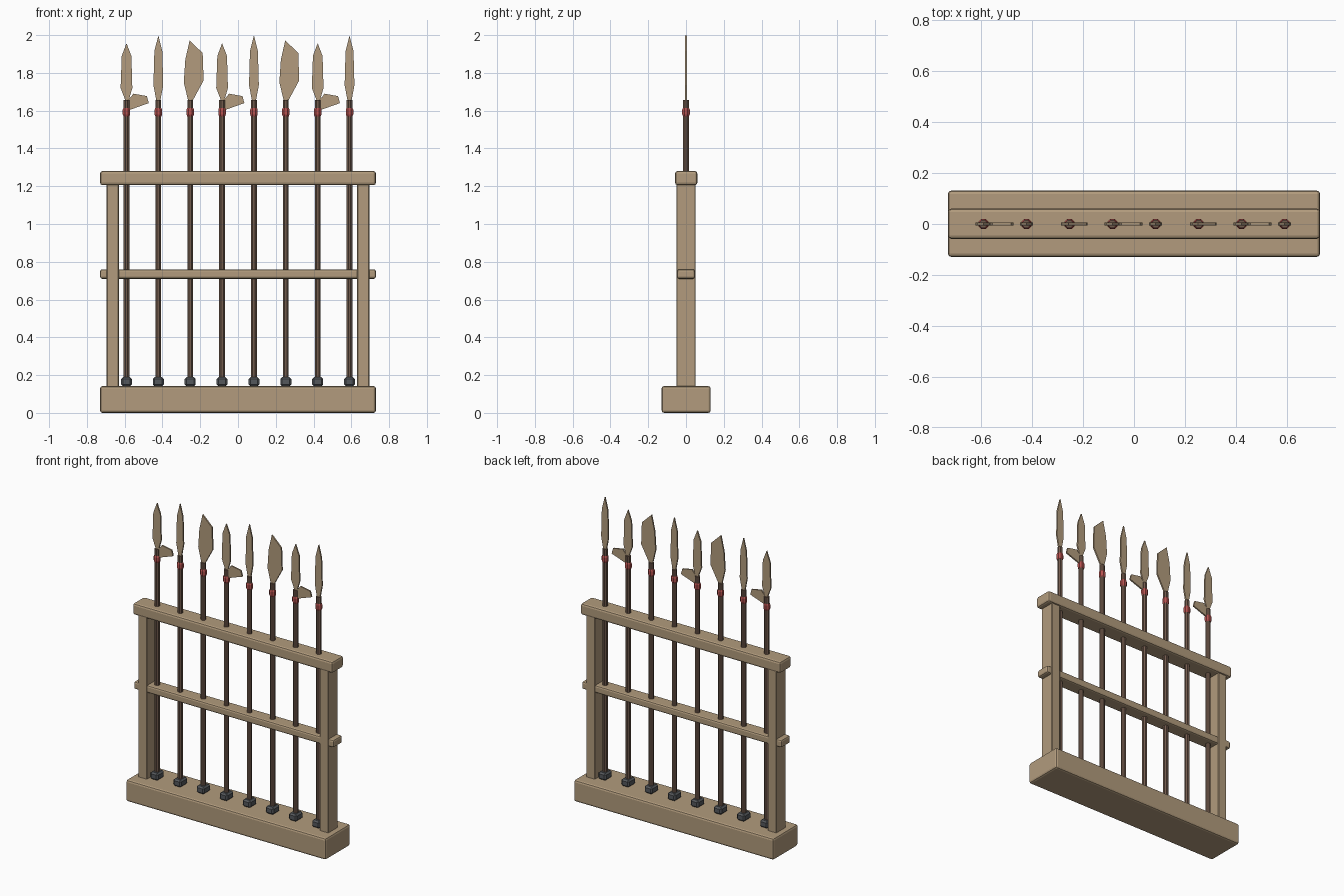
import bpy, bmesh, math

cube = bpy.data.objects.get("Cube")
if cube:
    bpy.data.objects.remove(cube, do_unlink=True)


def material(name, rgb):
    m = bpy.data.materials.new(name)
    m.use_nodes = True
    m.diffuse_color = (*rgb, 1)
    m.node_tree.nodes["Principled BSDF"].inputs["Base Color"].default_value = (*rgb, 1)
    return m


wood = material("pale_wood", (0.445, 0.33, 0.205))
shaft_brown = material("dark_shaft", (0.165, 0.103, 0.073))
red = material("red_binding", (0.47, 0.085, 0.08))
iron = material("dark_iron", (0.09, 0.098, 0.107))


def finish(bm, name, mat):
    bmesh.ops.recalc_face_normals(bm, faces=bm.faces)
    mesh = bpy.data.meshes.new(name)
    bm.to_mesh(mesh)
    bm.free()
    mesh.materials.append(mat)
    ob = bpy.data.objects.new(name, mesh)
    bpy.context.collection.objects.link(ob)
    return ob


def box(name, mat, size, center, bevel, segments=2):
    bm = bmesh.new()
    bmesh.ops.create_cube(bm, size=1)
    for v in bm.verts:
        v.co = [c * s + o for c, s, o in zip(v.co, size, center)]
    bmesh.ops.bevel(bm, geom=bm.edges[:], offset=bevel, segments=segments,
                    profile=0.5, affect='EDGES')
    return finish(bm, name, mat)


def turned(name, mat, x, profile, sides=8):
    """Vertical faceted body from (radius, height) pairs."""
    bm = bmesh.new()
    rings = []
    for r, z in profile:
        angles = [math.tau * (i + 0.5) / sides for i in range(sides)]
        rings.append([bm.verts.new((x + r * math.cos(a), r * math.sin(a), z)) for a in angles])
    for low, high in zip(rings, rings[1:]):
        for i in range(sides):
            j = (i + 1) % sides
            bm.faces.new((low[i], low[j], high[j], high[i]))
    bm.faces.new(rings[0])
    bm.faces.new(rings[-1])
    return finish(bm, name, mat)


def blade(name, x, outline, thickness=0.01):
    """Flat plate cut to an outline in the x-z plane."""
    bm = bmesh.new()
    face = bm.faces.new([bm.verts.new((x + px, -thickness / 2, pz)) for px, pz in outline])
    grown = bmesh.ops.extrude_face_region(bm, geom=[face])["geom"]
    for v in grown:
        if isinstance(v, bmesh.types.BMVert):
            v.co.y += thickness
    return finish(bm, name, wood)


# Frame
box("base", wood, (1.46, 0.26, 0.142), (0, 0.001, 0.071), 0.013)
box("top_rail", wood, (1.46, 0.118, 0.075), (0, 0.001, 1.243), 0.013)
box("middle_rail", wood, (1.46, 0.094, 0.05), (0, 0, 0.735), 0.011)
for side, sign in (("left", 1), ("right", -1)):
    box(side + "_post", wood, (0.064, 0.1, 1.09), (sign * 0.663, 0, 0.68), 0.003, 1)

# Blade outlines relative to the shaft axis
hooked = [(0, 1.957), (-0.025, 1.89), (-0.031, 1.72), (-0.006, 1.655), (0.014, 1.603),
          (0.118, 1.64), (0.108, 1.677), (0.036, 1.69), (0.026, 1.675), (0.015, 1.665),
          (0.031, 1.72), (0.026, 1.89)]
leaf = [(0, 1.998), (-0.021, 1.915), (-0.026, 1.735), (-0.009, 1.645),
        (0.009, 1.645), (0.026, 1.735), (0.021, 1.915)]
cleaver = [(-0.003, 1.972), (-0.026, 1.87), (-0.034, 1.75), (-0.009, 1.645),
           (0.009, 1.645), (0.071, 1.76), (0.066, 1.905)]
kinds = [("hooked", hooked), ("leaf", leaf), ("cleaver", cleaver)]

# Row of polearms, cycling through the three blades
for i in range(8):
    x = (i - 3.5) * 0.1687
    kind, outline = kinds[i % 3]
    n = str(i + 1)
    turned("shaft_" + n, shaft_brown, x, [(0.0165, 0.15), (0.0165, 1.657)])
    turned("binding_" + n, red, x, [(0.017, 1.57), (0.0215, 1.58), (0.0215, 1.605), (0.017, 1.615)])
    box("foot_" + n, iron, (0.058, 0.074, 0.048), (x, 0, 0.165), 0.01, 1)
    blade(kind + "_blade_" + n, x, outline)
